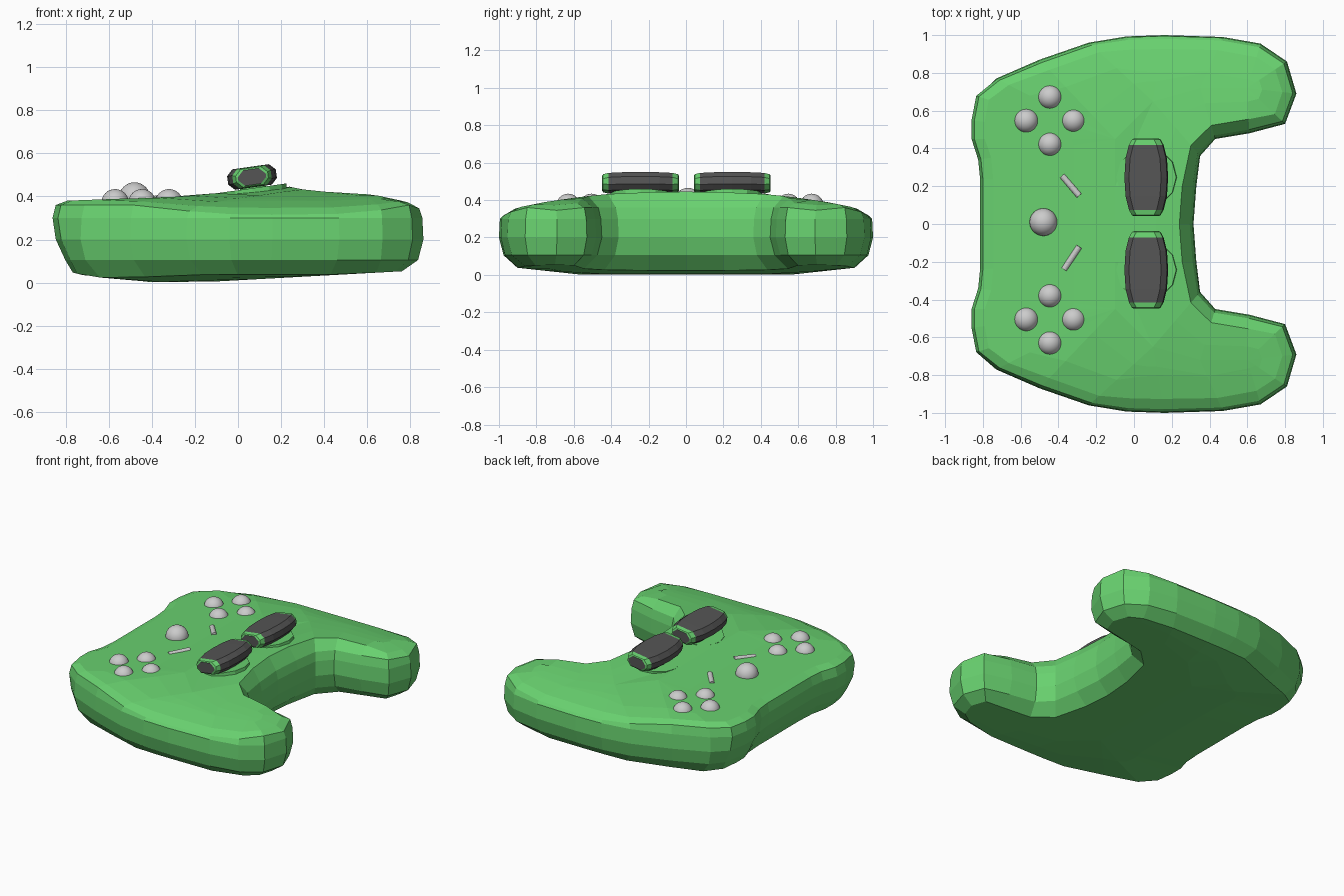
import bpy, bmesh, math
from mathutils import Vector, Matrix

if "Cube" in bpy.data.objects:
    bpy.data.objects.remove(bpy.data.objects["Cube"])


def material(name, rgb):
    m = bpy.data.materials.new(name)
    m.diffuse_color = (*rgb, 1)
    m.use_nodes = True
    m.node_tree.nodes["Principled BSDF"].inputs["Base Color"].default_value = m.diffuse_color
    return m


GREEN = material("green_shell", (0.14, 0.64, 0.16))
DARK = material("dark_rubber", (0.09, 0.09, 0.09))


def finish(name, bm, mats=(), smooth=False):
    bmesh.ops.recalc_face_normals(bm, faces=bm.faces)
    me = bpy.data.meshes.new(name)
    bm.to_mesh(me)
    bm.free()
    for m in mats:
        me.materials.append(m)
    for p in me.polygons:
        p.use_smooth = smooth
    ob = bpy.data.objects.new(name, me)
    bpy.context.collection.objects.link(ob)
    return ob


def interp(table, v):
    if v <= table[0][0]:
        return table[0][1]
    for (a, za), (b, zb) in zip(table, table[1:]):
        if v <= b:
            return za + (zb - za) * (v - a) / (b - a)
    return table[-1][1]


def loft(bm, rings, mat_ids=None):
    made = [[bm.verts.new(p) for p in r] for r in rings]
    for k, (r0, r1) in enumerate(zip(made, made[1:])):
        n = len(r0)
        for i in range(n):
            f = bm.faces.new((r0[i], r0[(i + 1) % n], r1[(i + 1) % n], r1[i]))
            if mat_ids:
                f.material_index = mat_ids[k]
    return made


# Shell heights along x and y
TOP_X = [(-0.86, 0.365), (-0.8, 0.38), (-0.25, 0.40), (0.0, 0.425), (0.27, 0.455),
         (0.4, 0.43), (0.65, 0.405), (0.8, 0.37), (0.86, 0.34)]
TOP_Y = [(0, 0.445), (0.3, 0.44), (0.45, 0.43), (0.6, 0.412), (0.75, 0.39), (0.9, 0.36), (1, 0.31)]
BOT_X = [(-0.82, 0.06), (-0.72, 0.035), (-0.5, 0.004), (-0.2, 0.0), (0.8, 0.055)]
BOT_Y = [(0.55, 0.0), (0.92, 0.04)]


def top(x, y):
    return min(interp(TOP_X, x), interp(TOP_Y, abs(y)))


def bottom(x, y):
    return max(interp(BOT_X, x), interp(BOT_Y, abs(y)))


# Half outline, each point paired with a spine point inside the shell
SPINE = [(-0.1, 0.0), (-0.1, 0.2), (-0.1, 0.45), (0.1, 0.65), (0.35, 0.72), (0.6, 0.72)]
HALF = [(-0.82, 0, 0), (-0.82, 0.24, 1), (-0.83, 0.34, 2), (-0.865, 0.45, 2), (-0.865, 0.55, 2),
        (-0.84, 0.68, 2), (-0.73, 0.77, 2), (-0.5, 0.87, 2), (-0.24, 0.96, 3), (-0.04, 0.993, 3),
        (0.16, 1.0, 3), (0.47, 0.99, 4), (0.67, 0.955, 5), (0.81, 0.86, 5), (0.86, 0.69, 5),
        (0.80, 0.53, 5), (0.61, 0.48, 5), (0.43, 0.45, 4), (0.35, 0.36, 3), (0.33, 0.2, 1),
        (0.315, 0, 0)]
half = [(Vector((x, y)), Vector(SPINE[s])) for x, y, s in HALF]
flip = Matrix(((1, 0), (0, -1)))
outline = half + [(flip @ p, flip @ s) for p, s in reversed(half[1:-1])]


def ring(dist=None, frac=None, z=None, zfun=None):
    pts = []
    for p, s in outline:
        q = p.lerp(s, frac) if frac is not None else p + (s - p).normalized() * dist
        h = zfun(*q) if zfun else z
        # rear wall leans inward towards the bottom
        lean = 0.2 * max(0, 0.3 - h) if q.x < -0.78 else 0
        pts.append((q.x + lean, q.y, h))
    return pts


bm = bmesh.new()
loft(bm, [ring(frac=1, zfun=bottom), ring(frac=0.6, zfun=bottom), ring(dist=0.1, zfun=bottom),
          ring(dist=0.025, z=0.105), ring(dist=0, z=0.2), ring(dist=0.005, z=0.3),
          ring(dist=0.02, zfun=lambda x, y: min(0.36, top(x, y) - 0.005)),
          ring(dist=0.075, zfun=top), ring(dist=0.2, zfun=top),
          ring(frac=0.7, zfun=top), ring(frac=1, zfun=top)])
bmesh.ops.remove_doubles(bm, verts=bm.verts, dist=0.0005)
# close the narrow spine seams
bmesh.ops.holes_fill(bm, edges=[e for e in bm.edges if e.is_boundary], sides=0)
finish("shell", bm, [GREEN])


# Round buttons
def ball(name, x, y, z, r):
    b = bmesh.new()
    bmesh.ops.create_uvsphere(b, u_segments=32, v_segments=16, radius=r,
                              matrix=Matrix.Translation((x, y, z)))
    finish(name, b, smooth=True)


ball("centre_button", -0.48, 0.01, 0.392, 0.073)
for side, cy in (("left", 0.547), ("right", -0.505)):
    for dx, dy in ((0.125, 0), (-0.125, 0), (0, 0.125), (0, -0.125)):
        ball(side + "_button", -0.445 + dx, cy + dy, 0.37, 0.064)

# Slim menu pins
for name, a, b_ in (("left_pin", (-0.38, 0.255), (-0.29, 0.15)),
                    ("right_pin", (-0.37, -0.24), (-0.29, -0.12))):
    p, q = Vector((*a, 0.388)), Vector((*b_, 0.396))
    d = q - p
    b = bmesh.new()
    bmesh.ops.create_cone(b, cap_ends=True, segments=16, radius1=0.017, radius2=0.017, depth=d.length,
                          matrix=Matrix.Translation((p + q) / 2) @ d.to_track_quat('Z', 'Y').to_matrix().to_4x4())
    finish(name, b)


# Tilted thumb pads with dark panels and green end bands
def section(y, w, h):
    c = 0.028
    pts = [(w, h - c), (w - c, h), (c - w, h), (-w, h - c), (-w, c - h), (c - w, -h), (w - c, -h), (w, c - h)]
    return [(px, y, pz) for px, pz in pts]


TILT = Matrix.Rotation(math.radians(-8), 4, 'Y')
for side, cy in (("left", 0.247), ("right", -0.243)):
    b = bmesh.new()
    stations = [(-0.205, 0.065, 0.036), (-0.2, 0.075, 0.042), (-0.172, 0.09, 0.047), (-0.1, 0.108, 0.048),
                (0, 0.114, 0.048)]
    stations += [(-y, w, h) for y, w, h in reversed(stations[:-1])]
    rings = loft(b, [section(*s) for s in stations], [0, 0, 1, 1, 1, 1, 0, 0])
    for r in (rings[0], rings[-1]):
        b.faces.new(r).material_index = 1
    b.transform(Matrix.Translation((0.065, cy, 0.49)) @ TILT)
    finish(side + "_thumb_pad", b, [GREEN, DARK])
    # base disc and stalk under the pad
    for part, r, z, depth in (("base_disc", 0.16, 0.418, 0.04), ("stalk", 0.06, 0.45, 0.06)):
        b = bmesh.new()
        bmesh.ops.create_cone(b, cap_ends=True, segments=12, radius1=r, radius2=r, depth=depth,
                              matrix=Matrix.Translation((0.068, cy, z)) @ TILT)
        finish(side + "_" + part, b, [GREEN])
